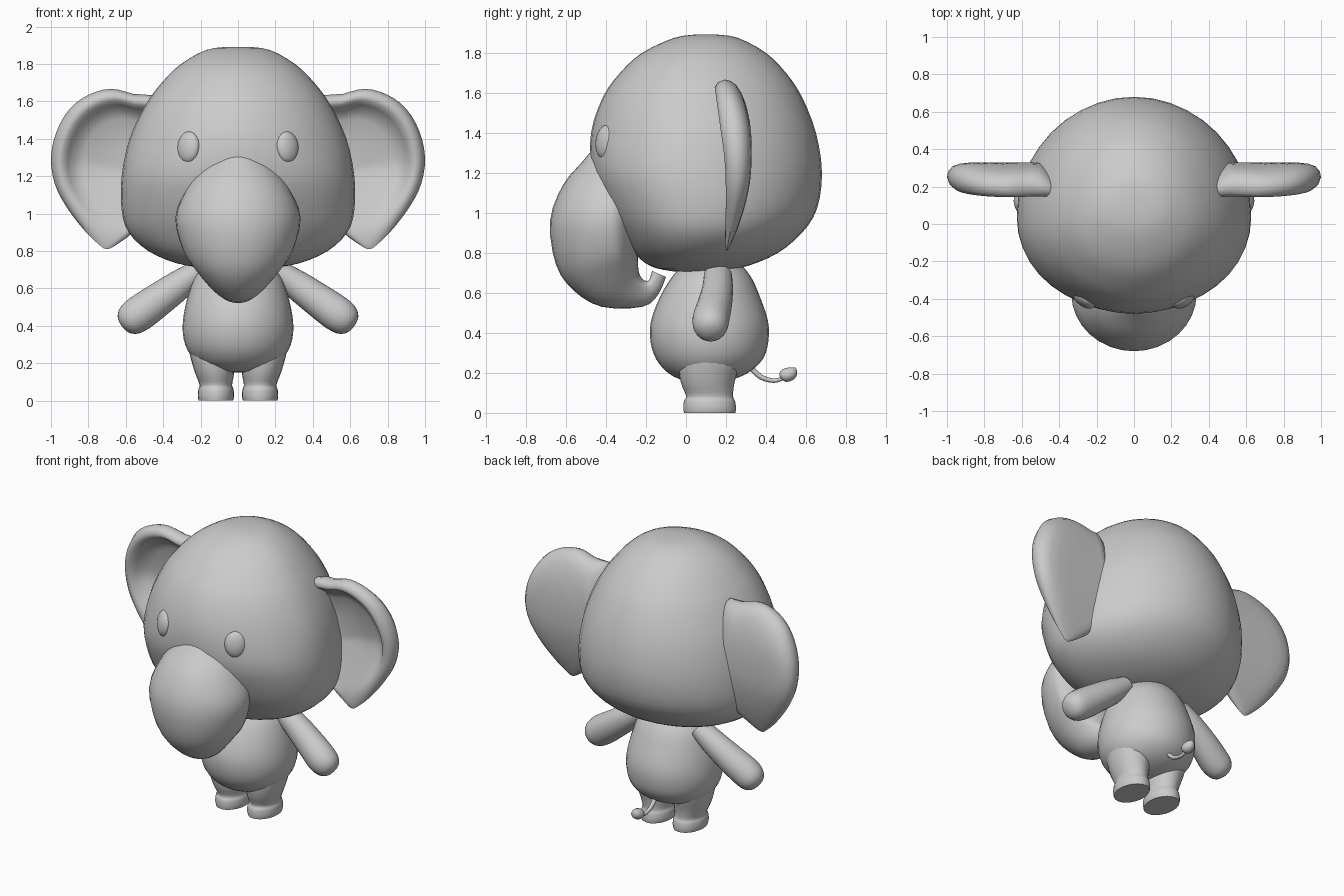
import bpy, bmesh, math
from mathutils import Matrix, Vector

grey = bpy.data.materials.new("elephant grey")
grey.diffuse_color = (0.6, 0.6, 0.6, 1)


def finish(bm, name, angle=60):
    bmesh.ops.recalc_face_normals(bm, faces=bm.faces[:])
    me = bpy.data.meshes.new(name)
    bm.to_mesh(me)
    bm.free()
    me.materials.append(grey)
    ob = bpy.data.objects.new(name, me)
    bpy.context.collection.objects.link(ob)
    bpy.ops.object.select_all(action='DESELECT')
    ob.select_set(True)
    bpy.context.view_layer.objects.active = ob
    bpy.ops.object.shade_smooth_by_angle(angle=math.radians(angle))
    return ob


def spline(pts, steps=3, closed=False):
    """Catmull-Rom refinement of a list of tuples."""
    n, out = len(pts), []
    get = lambda i: Vector(pts[i % n] if closed else pts[min(max(i, 0), n - 1)])
    for i in range(n if closed else n - 1):
        a, b, c, d = (get(i + k) for k in (-1, 0, 1, 2))
        for s in range(steps):
            t = s / steps
            out.append(0.5 * (2 * b + (c - a) * t + (2 * a - 5 * b + 4 * c - d) * t * t
                              + (3 * b - a - 3 * c + d) * t ** 3))
    return out if closed else out + [get(n - 1)]


def interp(table, z):
    """Piecewise linear lookup, keys ascending."""
    if z <= table[0][0]:
        return table[0][1]
    for (z0, v0), (z1, v1) in zip(table, table[1:]):
        if z <= z1:
            return v0 + (v1 - v0) * (z - z0) / (z1 - z0)
    return table[-1][1]


def bridge(bm, rings):
    for r, s in zip(rings, rings[1:]):
        n = len(r)
        for i in range(n):
            bm.faces.new((r[i], r[(i + 1) % n], s[(i + 1) % n], s[i]))


def loft(sections, widest=0.5, seg=32, steps=3, taper=((0, 1), (2, 1))):
    """Sections: front y, front z, back y, back z, half width, centre x."""
    bm = bmesh.new()
    rings = []
    for fy, fz, by, bz, hw, cx in spline(sections, steps):
        front, back = Vector((cx, fy, fz)), Vector((cx, by, bz))
        mid = front.lerp(back, widest)
        q = interp(taper, fz)
        ring = []
        for i in range(seg):
            a = 2 * math.pi * i / seg
            c, s = math.cos(a), math.sin(a)
            if c > 0:  # the front half may be fuller or more tapered
                c, s = c ** q, math.copysign(abs(s) ** q, s)
            p = mid + (front - mid) * c if c > 0 else mid - (back - mid) * c
            ring.append(bm.verts.new(p + Vector((hw * s, 0, 0))))
        rings.append(ring)
    bridge(bm, rings)
    bm.faces.new(rings[0])
    bm.faces.new(rings[-1][::-1])
    return bm


def level(rows, cx=0):
    """Horizontal sections from (z, front y, back y, half width)."""
    return [(f, z, b, z, w, cx) for z, f, b, w in rows]


def mirrored(bm, side):
    bmesh.ops.scale(bm, vec=(side, 1, 1), verts=bm.verts)
    return bm


# Head
finish(loft(level([
    (1.892, 0.05, 0.15, 0.05), (1.875, -0.06, 0.26, 0.17), (1.80, -0.22, 0.40, 0.305),
    (1.70, -0.33, 0.50, 0.408), (1.58, -0.415, 0.58, 0.495), (1.40, -0.475, 0.65, 0.58),
    (1.20, -0.47, 0.68, 0.622), (1.02, -0.40, 0.655, 0.622), (0.90, -0.33, 0.58, 0.585),
    (0.80, -0.26, 0.46, 0.48), (0.735, -0.18, 0.31, 0.33), (0.71, -0.08, 0.18, 0.18),
    (0.70, 0.02, 0.08, 0.04)]), widest=0.43, seg=40,
    taper=((0.9, 0.94), (1.2, 0.97), (1.4, 1.07), (1.6, 1.05), (1.9, 1.0))), "head")

# Trunk, bulging from the face and curling back under the chin
finish(loft([
    (-0.44, 1.35, -0.32, 1.33, 0.05, 0), (-0.515, 1.26, -0.28, 1.22, 0.20, 0),
    (-0.615, 1.14, -0.25, 1.10, 0.285, 0),
    (-0.68, 0.96, -0.24, 0.98, 0.335, 0), (-0.65, 0.74, -0.24, 0.84, 0.295, 0),
    (-0.56, 0.61, -0.24, 0.76, 0.225, 0), (-0.42, 0.53, -0.235, 0.70, 0.15, 0),
    (-0.22, 0.53, -0.212, 0.665, 0.08, 0), (-0.14, 0.59, -0.185, 0.665, 0.052, 0),
    (-0.10, 0.68, -0.17, 0.71, 0.04, 0)], widest=0.7), "trunk")

# Body
finish(loft(level([
    (0.76, 0.0, 0.26, 0.13), (0.68, -0.07, 0.325, 0.22), (0.58, -0.13, 0.37, 0.262),
    (0.46, -0.175, 0.41, 0.29), (0.36, -0.178, 0.412, 0.295), (0.27, -0.15, 0.385, 0.27),
    (0.20, -0.09, 0.31, 0.21), (0.16, -0.01, 0.21, 0.12), (0.15, 0.06, 0.14, 0.03)])), "body")

# Ear outline as (x, z), scaled toward a pivot inside the head
outline = [(0.42, 1.60), (0.56, 1.64), (0.68, 1.667), (0.80, 1.635), (0.90, 1.56),
           (0.97, 1.44), (1.0, 1.30), (0.98, 1.16), (0.92, 1.04), (0.83, 0.92),
           (0.75, 0.84), (0.70, 0.81), (0.64, 0.84), (0.56, 0.90), (0.46, 1.0),
           (0.42, 1.3)]
front_y = spline([(0.8, 0.195), (1.2, 0.195), (1.45, 0.165), (1.67, 0.135)], 4)
back_y = spline([(0.8, 0.21), (1.0, 0.285), (1.2, 0.325), (1.45, 0.32), (1.67, 0.26)], 4)
# Rings: scale, blend from front to back, bowl depth
ear_rings = [(0.02, 0, 0.095), (0.4, 0, 0.095), (0.66, 0, 0.09), (0.75, 0, 0.075),
             (0.82, 0, 0.035), (0.87, 0, 0.005), (0.92, 0.02, 0.0), (0.97, 0.17, 0),
             (1.0, 0.45, 0), (0.985, 0.68, 0), (0.94, 0.86, 0), (0.86, 0.96, 0),
             (0.75, 1, 0), (0.6, 1, 0), (0.45, 1, 0), (0.3, 1, 0), (0.15, 1, 0), (0.02, 1, 0)]


def ear():
    bm = bmesh.new()
    rings = []
    for s, blend, depth in ear_rings:
        ring = []
        for x, z in spline(outline, 3, True):
            x, z = 0.5 + (x - 0.5) * s, 1.2 + (z - 1.2) * s
            f, b = interp(front_y, z), interp(back_y, z)
            if x < 0.5:  # root tucked inside the head
                b -= 0.8 * (0.5 - x)
            k = min(max((z - 0.9) / 0.35, 0), 1)
            ring.append(bm.verts.new((x, f + (b - f) * blend + depth * k, z)))
        rings.append(ring)
    bridge(bm, rings)
    bm.faces.new(rings[0])
    bm.faces.new(rings[-1][::-1])
    return bm


# Arm rows along its own length, then tilted outward
arm_rows = [(0.0, 0.09, 0.23, 0.062), (-0.12, 0.08, 0.235, 0.079), (-0.26, 0.055, 0.23, 0.09),
            (-0.38, 0.032, 0.218, 0.096), (-0.45, 0.04, 0.205, 0.085),
            (-0.488, 0.07, 0.175, 0.054), (-0.5, 0.11, 0.135, 0.015)]
# Leg rows with a crease above the foot
leg_rows = [(0.36, -0.02, 0.27, 0.13), (0.24, -0.038, 0.265, 0.122), (0.15, -0.025, 0.242, 0.105),
            (0.085, 0.0, 0.235, 0.087), (0.06, -0.01, 0.245, 0.094),
            (0.025, -0.013, 0.25, 0.097), (0.0, -0.01, 0.247, 0.092)]

for side, label in ((1, "left"), (-1, "right")):
    finish(mirrored(ear(), side), label + "_ear")

    bm = loft(level(arm_rows), seg=20)
    bm.transform(Matrix.Translation((0.215, 0, 0.69)) @ Matrix.Rotation(-0.95, 4, 'Y'))
    finish(mirrored(bm, side), label + "_arm")

    rows = [(f, z, b, z, w, 0.118 + 0.1 * max(0, z - 0.08)) for z, f, b, w in leg_rows]
    finish(mirrored(loft(rows, seg=24), side), label + "_leg", 50)

    # Eye
    bm = bmesh.new()
    bmesh.ops.create_uvsphere(bm, u_segments=20, v_segments=12, radius=1)
    bm.transform(Matrix.Translation((0.265, -0.403, 1.355)) @ Matrix.Rotation(0.6, 4, 'Z')
                 @ Matrix.Rotation(-0.12, 4, 'X') @ Matrix.Diagonal((0.068, 0.038, 0.085, 1)))
    finish(mirrored(bm, side), label + "_eye")

# Tail: thin cord drooping back, ending in a pointed tuft
finish(loft([(0.32, 0.21, 0.335, 0.235, 0.015, 0), (0.37, 0.167, 0.382, 0.19, 0.013, 0),
             (0.44, 0.15, 0.44, 0.172, 0.011, 0), (0.49, 0.165, 0.482, 0.182, 0.010, 0)],
            seg=10), "tail")
finish(loft([(0.475, 0.17, 0.470, 0.176, 0.006, 0), (0.50, 0.155, 0.468, 0.20, 0.03, 0),
             (0.535, 0.165, 0.483, 0.217, 0.037, 0), (0.555, 0.19, 0.515, 0.227, 0.028, 0),
             (0.553, 0.22, 0.547, 0.226, 0.005, 0)], seg=12), "tail_tuft")
